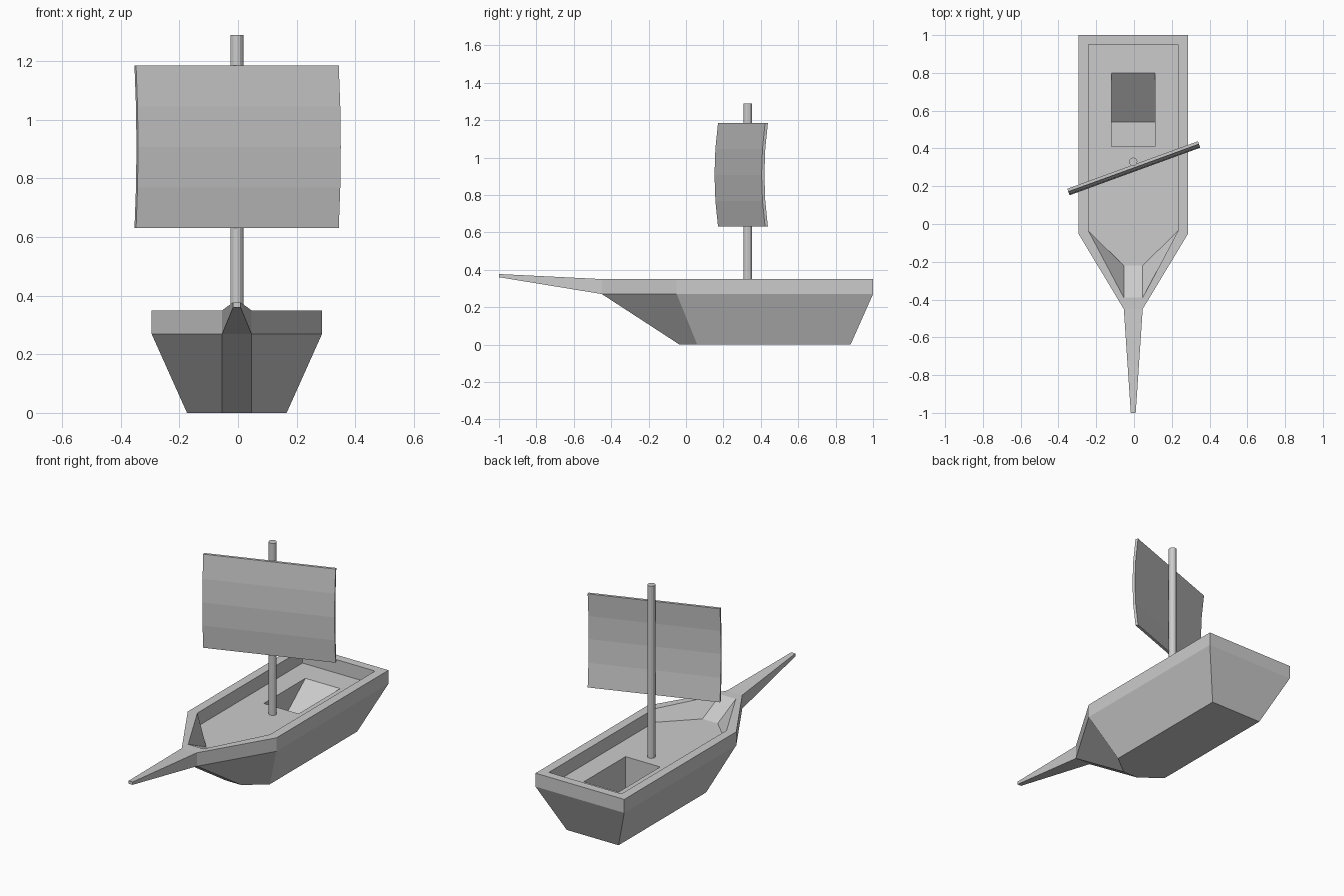
import bpy, bmesh, math
from mathutils import Vector, Matrix

cube = bpy.data.objects.get("Cube")
if cube:
    bpy.data.objects.remove(cube, do_unlink=True)

CENTRE = -0.004   # x of the keel line
DECK = 0.27
HOLD = 0.06

grey = bpy.data.materials.new("plain_grey")
grey.use_nodes = True
grey.diffuse_color = (0.6, 0.6, 0.6, 1)
bsdf = next(n for n in grey.node_tree.nodes if n.type == 'BSDF_PRINCIPLED')
bsdf.inputs["Base Color"].default_value = (0.6, 0.6, 0.6, 1)


def finish(name, bm, normals=True):
    """Turn a bmesh into a named, coloured object."""
    if normals:
        bmesh.ops.recalc_face_normals(bm, faces=bm.faces[:])
    mesh = bpy.data.meshes.new(name)
    bm.to_mesh(mesh)
    bm.free()
    mesh.materials.append(grey)
    obj = bpy.data.objects.new(name, mesh)
    bpy.context.collection.objects.link(obj)
    return obj


def ring(bm, half, z):
    """Closed symmetric outline from (half width, y) pairs, bow to stern."""
    pts = [(w, y) for w, y in half] + [(-w, y) for w, y in reversed(half)]
    return [bm.verts.new((CENTRE + x, y, z)) for x, y in pts]


def bridge(bm, a, b, skip=()):
    n = len(a)
    for i in range(n):
        if i not in skip:
            j = (i + 1) % n
            bm.faces.new((a[i], a[j], b[j], b[i]))


# Hull: keel, chine, rim, inner rim and deck outlines joined in turn
bm = bmesh.new()
outer = [(0.05, -0.45), (0.291, -0.05), (0.291, 1.0)]
keel = ring(bm, [(0.05, -0.035), (0.17, 0.06), (0.17, 0.88)], 0)
chine = ring(bm, outer, DECK)
rim = ring(bm, outer, 0.35)
inner = ring(bm, [(0.05, -0.39), (0.238, -0.035), (0.238, 0.95)], 0.35)
deck = ring(bm, [(0.05, -0.22), (0.238, -0.035), (0.238, 0.95)], DECK)
bm.faces.new(keel)
bridge(bm, keel, chine)
bridge(bm, chine, rim, skip=(5,))
bridge(bm, rim, inner)
bridge(bm, inner, deck)

# Bowsprit: tapers out of the open bow face
tip = [bm.verts.new((CENTRE + x, -1.0, z))
       for x, z in ((0.013, 0.36), (-0.013, 0.36), (-0.013, 0.377), (0.013, 0.377))]
bridge(bm, [chine[0], chine[5], rim[5], rim[0]], tip)
bm.faces.new(tip)

# Deck around the hatch, and the hold with its sloping back
hatch = ring(bm, [(0.114, 0.41), (0.114, 0.8)], DECK)
hold = ring(bm, [(0.114, 0.41), (0.114, 0.54)], HOLD)
bm.faces.new((deck[0], deck[1], hatch[0], hatch[3], deck[4], deck[5]))
bm.faces.new((deck[1], deck[2], hatch[1], hatch[0]))
bm.faces.new((deck[2], deck[3], hatch[2], hatch[1]))
bm.faces.new((deck[3], deck[4], hatch[3], hatch[2]))
bridge(bm, hatch, hold)
bm.faces.new(hold)
finish("hull", bm)

# Mast
bm = bmesh.new()
bmesh.ops.create_cone(bm, cap_ends=True, segments=12, radius1=0.022, radius2=0.022,
                      depth=1.29 - DECK,
                      matrix=Matrix.Translation((CENTRE, 0.33, (1.29 + DECK) / 2)))
mast = finish("mast", bm)

# Sail: four flat bands bulging forward, swung round the mast
bm = bmesh.new()
rows, thick, bottom, height = 4, 0.016, 0.63, 0.555
front, back = [], []
for i in range(rows + 1):
    t = i / rows
    bulge = 0.02 * (1 - (2 * t - 1) ** 2)
    front.append((-bulge, bottom + height * t))
    back.append((thick - bulge, bottom + height * t))
section = front + back[::-1]
ends = [[bm.verts.new((x, y, z)) for y, z in section] for x in (-0.368, 0.368)]
bridge(bm, ends[0], ends[1])
for end in ends:
    for i in range(rows):
        bm.faces.new((end[i], end[i + 1], end[-2 - i], end[-1 - i]))
sail = finish("sail", bm)
sail.location = (-0.002, 0.297, 0)
sail.rotation_euler.z = math.radians(20)
